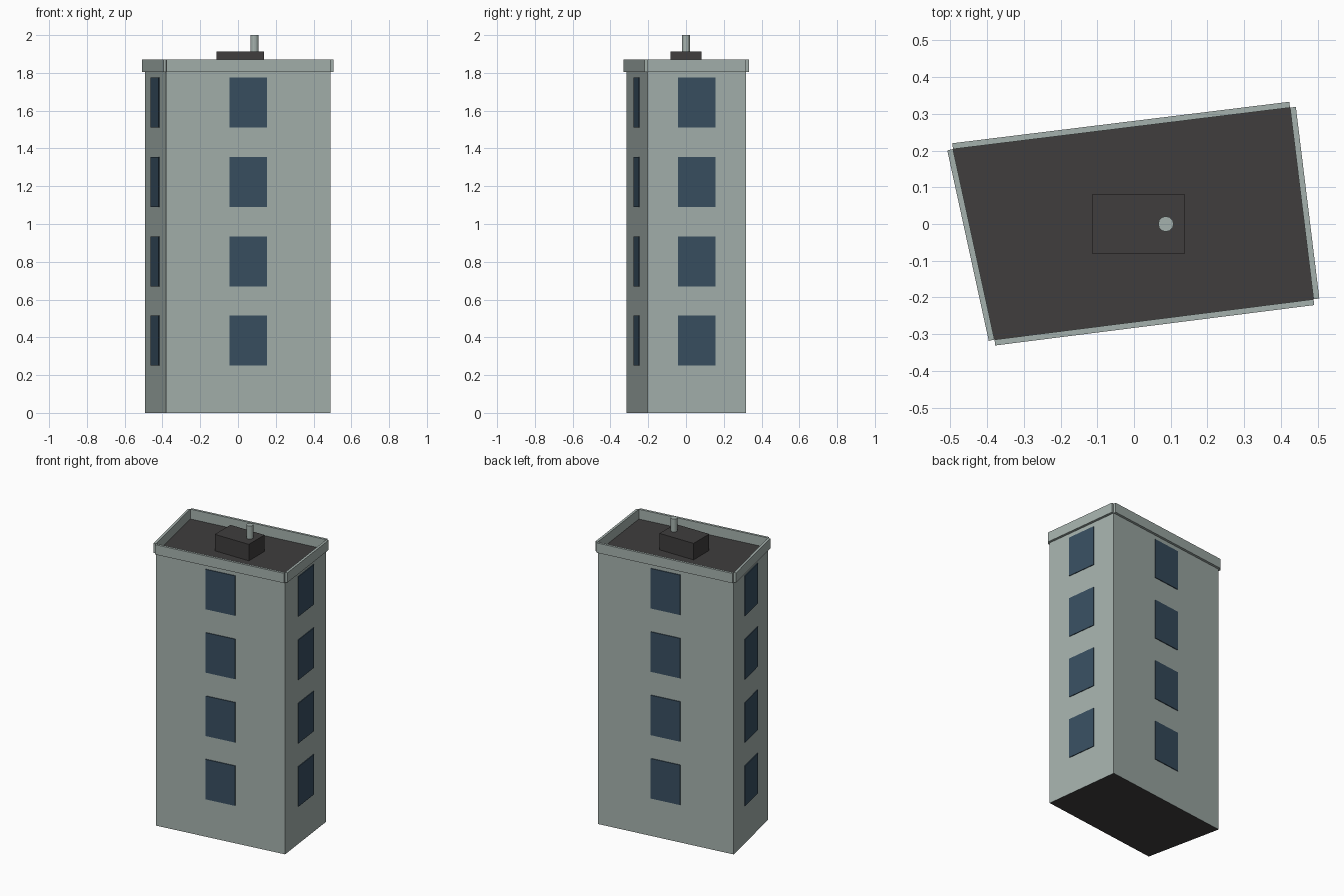
import bpy, bmesh, math
from mathutils import Vector, Matrix

if "Cube" in bpy.data.objects:
    bpy.data.objects.remove(bpy.data.objects["Cube"])


def material(name, color):
    m = bpy.data.materials.new(name)
    m.diffuse_color = (*color, 1)
    m.use_nodes = True
    m.node_tree.nodes["Principled BSDF"].inputs["Base Color"].default_value = m.diffuse_color
    return m


WALL = material("grey green wall", (0.376, 0.440, 0.418))
ROOF = material("dark roof", (0.050, 0.047, 0.047))
GLASS = material("blue glass", (0.040, 0.078, 0.119))

# Skewed footprint, counter-clockwise from the front left corner
CORNERS = [Vector(p) for p in ((-0.38, -0.315, 0), (0.489, -0.205, 0),
                               (0.425, 0.317, 0), (-0.493, 0.204, 0))]
ROOF_Z, RIM_Z = 1.805, 1.87
RIM_T, PLATE_T = 0.016, 0.005


def finish(name, bm, *mats):
    bmesh.ops.recalc_face_normals(bm, faces=bm.faces)
    me = bpy.data.meshes.new(name)
    bm.to_mesh(me)
    bm.free()
    for m in mats:
        me.materials.append(m)
    ob = bpy.data.objects.new(name, me)
    bpy.context.collection.objects.link(ob)
    return ob


def add_prism(bm, points, z0, z1):
    low = [bm.verts.new((p[0], p[1], z0)) for p in points]
    high = [bm.verts.new((p[0], p[1], z1)) for p in points]
    bm.faces.new(low[::-1])
    bm.faces.new(high)
    n = len(points)
    for i in range(n):
        j = (i + 1) % n
        bm.faces.new((low[i], low[j], high[j], high[i]))


def strip(a, b, thickness):
    """Plan outline of a bar lying just outside the line a-b."""
    d = (b - a).normalized()
    out = Vector((d.y, -d.x, 0)) * thickness
    return [a, a + out, b + out, b]


# Main block: light sides, dark top and bottom
bm = bmesh.new()
add_prism(bm, CORNERS, 0, ROOF_Z)
bm.normal_update()
for f in bm.faces:
    f.material_index = 1 if abs(f.normal.z) > 0.5 else 0
finish("building_body", bm, WALL, ROOF)

# One parapet bar and one column of four windows on each side
for i, side in enumerate(("front", "right", "back", "left")):
    a, b = CORNERS[i], CORNERS[(i + 1) % 4]
    bm = bmesh.new()
    add_prism(bm, strip(a, b, RIM_T), ROOF_Z, RIM_Z)
    finish(side + "_parapet", bm, WALL)

    mid, half = (a + b) / 2, (b - a).normalized() * 0.1
    bm = bmesh.new()
    for floor in range(4):
        z = 0.25 + 0.42 * floor
        add_prism(bm, strip(mid - half, mid + half, PLATE_T), z, z + 0.265)
    finish(side + "_windows", bm, GLASS)

# Roof housing
bm = bmesh.new()
add_prism(bm, [(-0.113, -0.082), (0.137, -0.082), (0.137, 0.082), (-0.113, 0.082)],
          ROOF_Z, 1.914)
finish("roof_housing", bm, ROOF)

# Vent pipe
bm = bmesh.new()
add_prism(bm, [(0.087 + 0.021 * math.cos(math.tau * k / 12),
                0.021 * math.sin(math.tau * k / 12)) for k in range(12)], 1.914, 2.0)
finish("vent_pipe", bm, WALL)
